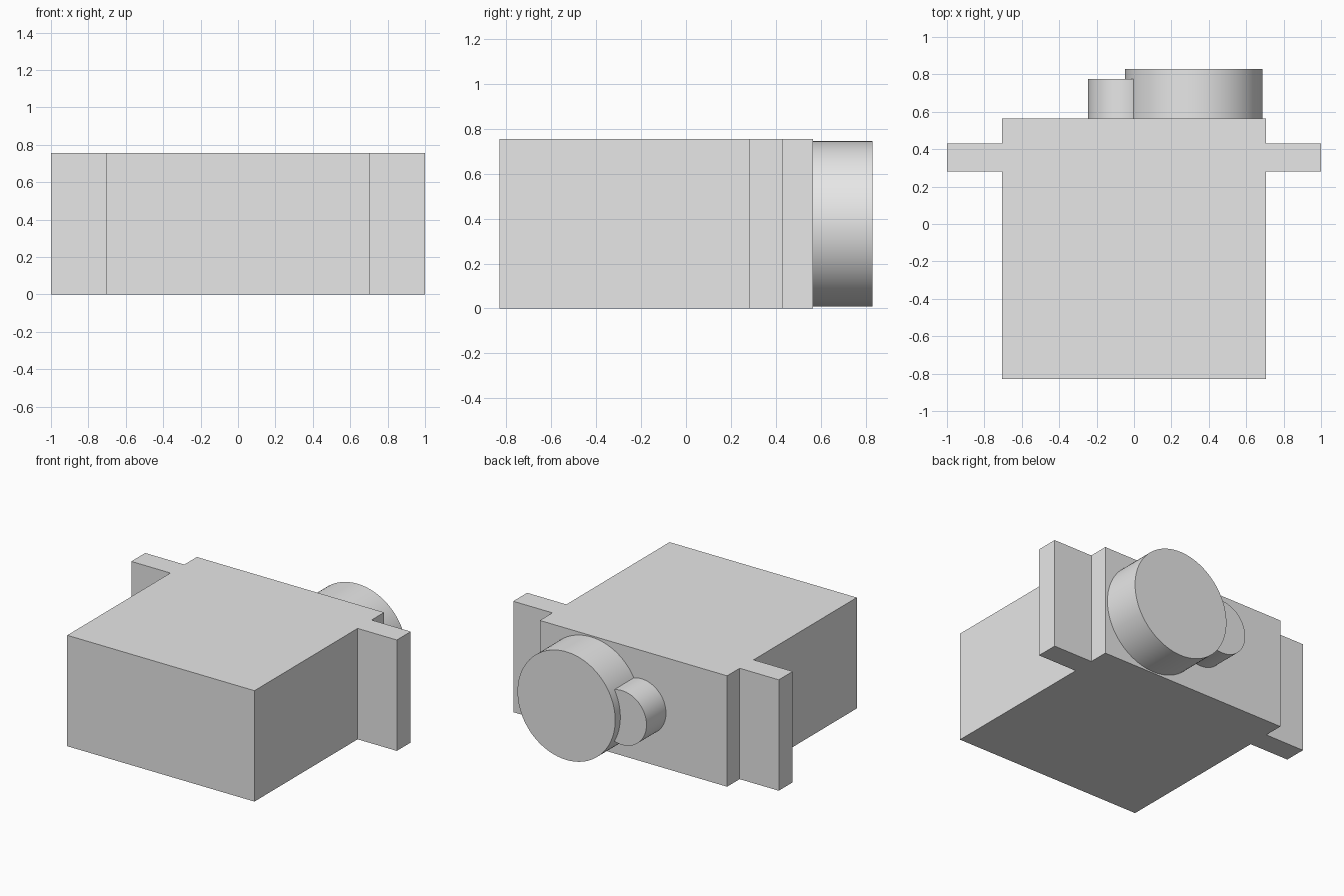
import bpy
import math

if "Cube" in bpy.data.objects:
    bpy.data.objects.remove(bpy.data.objects["Cube"], do_unlink=True)

grey = bpy.data.materials.new("light grey")
grey.use_nodes = True
grey.diffuse_color = (0.8, 0.8, 0.8, 1)
grey.node_tree.nodes["Principled BSDF"].inputs["Base Color"].default_value = (0.8, 0.8, 0.8, 1)

HEIGHT = 0.755
BACK = 0.565


def finish(name):
    obj = bpy.context.object
    obj.name = name
    obj.data.materials.append(grey)
    bpy.ops.object.transform_apply(location=False, rotation=True, scale=True)
    return obj


def box(name, x0, x1, y0, y1):
    bpy.ops.mesh.primitive_cube_add(size=1, location=((x0 + x1) / 2, (y0 + y1) / 2, HEIGHT / 2))
    bpy.context.object.scale = (x1 - x0, y1 - y0, HEIGHT)
    return finish(name)


def boss(name, x, radius, y_end):
    start = BACK - 0.01
    bpy.ops.mesh.primitive_cylinder_add(
        vertices=96, radius=radius, depth=y_end - start,
        location=(x, (start + y_end) / 2, HEIGHT / 2), rotation=(math.pi / 2, 0, 0))
    finish(name)
    bpy.ops.object.shade_smooth_by_angle(angle=math.radians(30))


# Main housing with a mounting ear on each side
box("housing", -0.705, 0.705, -0.83, BACK)
box("left_mounting_ear", 0.7, 1.0, 0.28, 0.43)
box("right_mounting_ear", -1.0, -0.7, 0.28, 0.43)

# Overlapping round gear covers on the back
boss("large_gear_cover", 0.32, 0.368, 0.83)
boss("small_gear_cover", -0.06, 0.185, 0.775)
